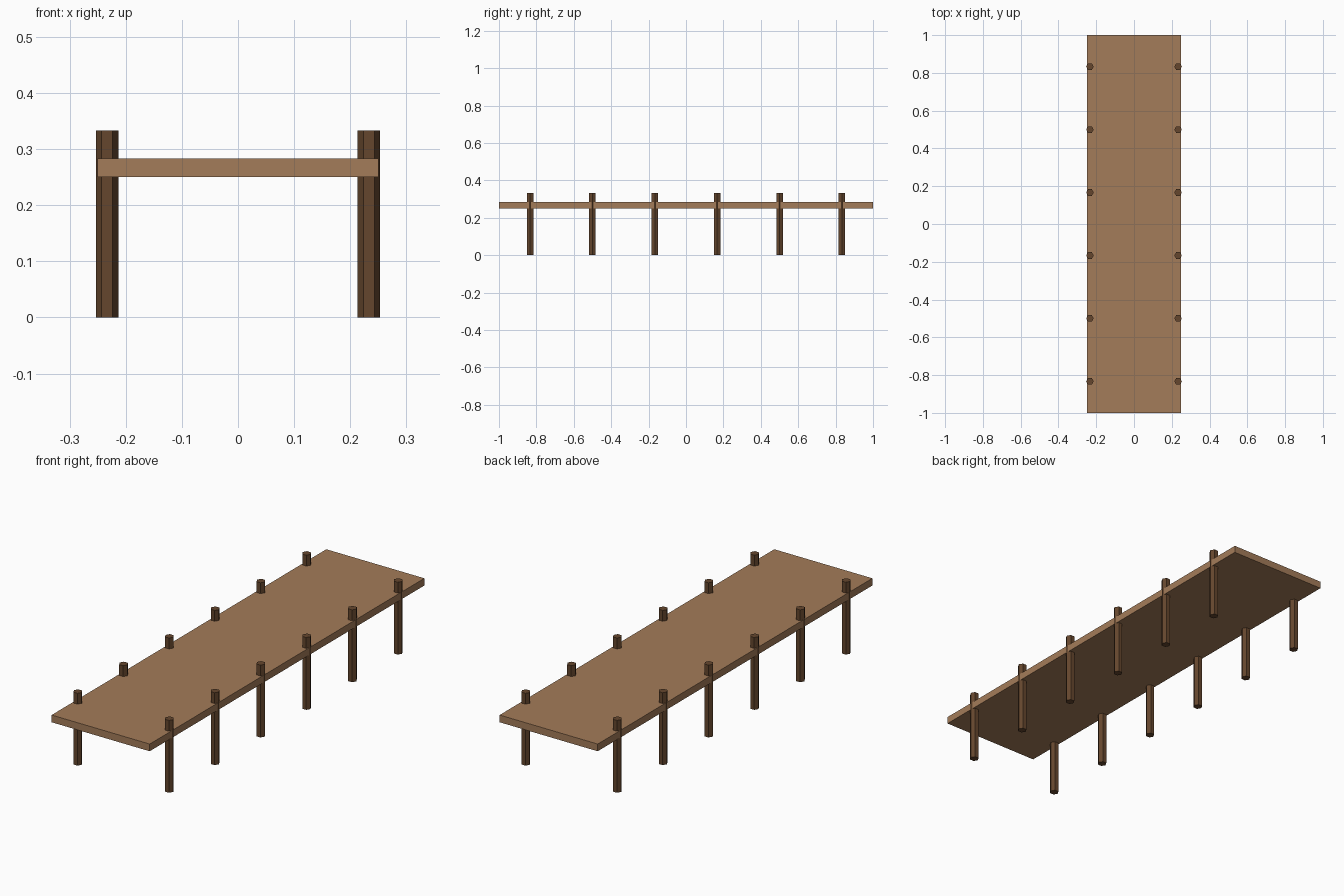
import bpy
import math

if "Cube" in bpy.data.objects:
    bpy.data.objects.remove(bpy.data.objects["Cube"], do_unlink=True)


def make_material(name, rgb):
    mat = bpy.data.materials.new(name)
    mat.use_nodes = True
    mat.diffuse_color = (*rgb, 1)
    mat.node_tree.nodes["Principled BSDF"].inputs["Base Color"].default_value = (*rgb, 1)
    return mat


deck_wood = make_material("light deck wood", (0.37, 0.20, 0.10))
post_wood = make_material("dark post wood", (0.13, 0.062, 0.027))

WIDTH, LENGTH = 0.5, 2.0
DECK_BOTTOM, DECK_TOP = 0.25, 0.2833
POST_HEIGHT, POST_RADIUS, POST_X = 1 / 3, 0.02, 0.2333
POSTS_PER_SIDE = 6

# Deck slab
bpy.ops.mesh.primitive_cube_add(size=1, location=(0, 0, (DECK_BOTTOM + DECK_TOP) / 2))
deck = bpy.context.object
deck.name = "deck"
deck.scale = (WIDTH, LENGTH, DECK_TOP - DECK_BOTTOM)
bpy.ops.object.transform_apply(location=False, rotation=False, scale=True)
deck.data.materials.append(deck_wood)

# Hexagonal posts along both edges, corners pointing sideways
spacing = LENGTH / POSTS_PER_SIDE
for side, x in (("left", POST_X), ("right", -POST_X)):
    for i in range(POSTS_PER_SIDE):
        y = -LENGTH / 2 + spacing * (i + 0.5)
        bpy.ops.mesh.primitive_cylinder_add(
            vertices=6, radius=POST_RADIUS, depth=POST_HEIGHT,
            location=(x, y, POST_HEIGHT / 2), rotation=(0, 0, math.pi / 2))
        post = bpy.context.object
        post.name = f"{side}_post_{i + 1}"
        post.data.materials.append(post_wood)
